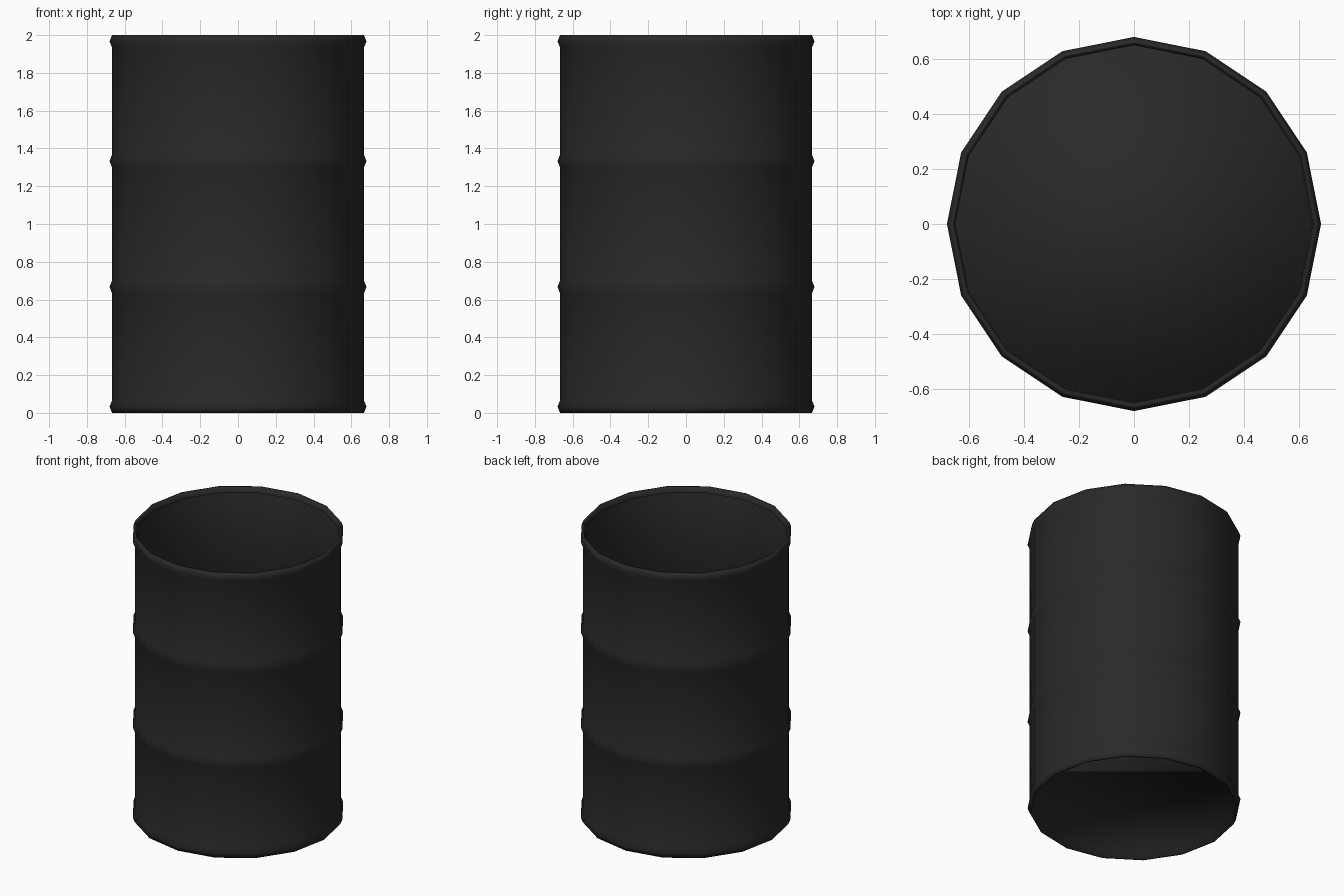
import bpy
import bmesh
from math import cos, sin, tau

cube = bpy.data.objects.get("Cube")
if cube:
    bpy.data.objects.remove(cube)

SIDES = 16
FOLD, INNER, WALL, RIDGE = 0.65, 0.657, 0.667, 0.68
HEIGHT, HALF, RECESS = 2.0, 0.033, 0.04

# Dark painted metal
paint = bpy.data.materials.new("charcoal_metal")
paint.use_nodes = True
colour = (0.022, 0.022, 0.022, 1.0)
paint.diffuse_color = colour
paint.node_tree.nodes["Principled BSDF"].inputs["Base Color"].default_value = colour

# Bottom recess and lip, wall with a ridge at each end and third, top lip
profile = [(FOLD, RECESS), (INNER, 0)]
for centre in (HALF, HEIGHT / 3, HEIGHT * 2 / 3, HEIGHT - HALF):
    profile += [(WALL, centre - HALF), (RIDGE, centre), (WALL, centre + HALF)]
profile += [(INNER, HEIGHT), (FOLD, HEIGHT - RECESS)]

bm = bmesh.new()
rings = []
for radius, z in profile:
    rings.append([bm.verts.new((radius * cos(tau * i / SIDES),
                                radius * sin(tau * i / SIDES), z))
                  for i in range(SIDES)])

# Sheet wall with folded lips, open at the top
for low, high in zip(rings, rings[1:]):
    for i in range(SIDES):
        j = (i + 1) % SIDES
        bm.faces.new((low[i], low[j], high[j], high[i]))

# Raised floor of the drum, closing the bottom recess
bm.faces.new(rings[0][::-1])

for face in bm.faces:
    face.smooth = True

mesh = bpy.data.meshes.new("drum_shell")
bm.to_mesh(mesh)
bm.free()
mesh.materials.append(paint)
drum = bpy.data.objects.new("drum_shell", mesh)
bpy.context.collection.objects.link(drum)
